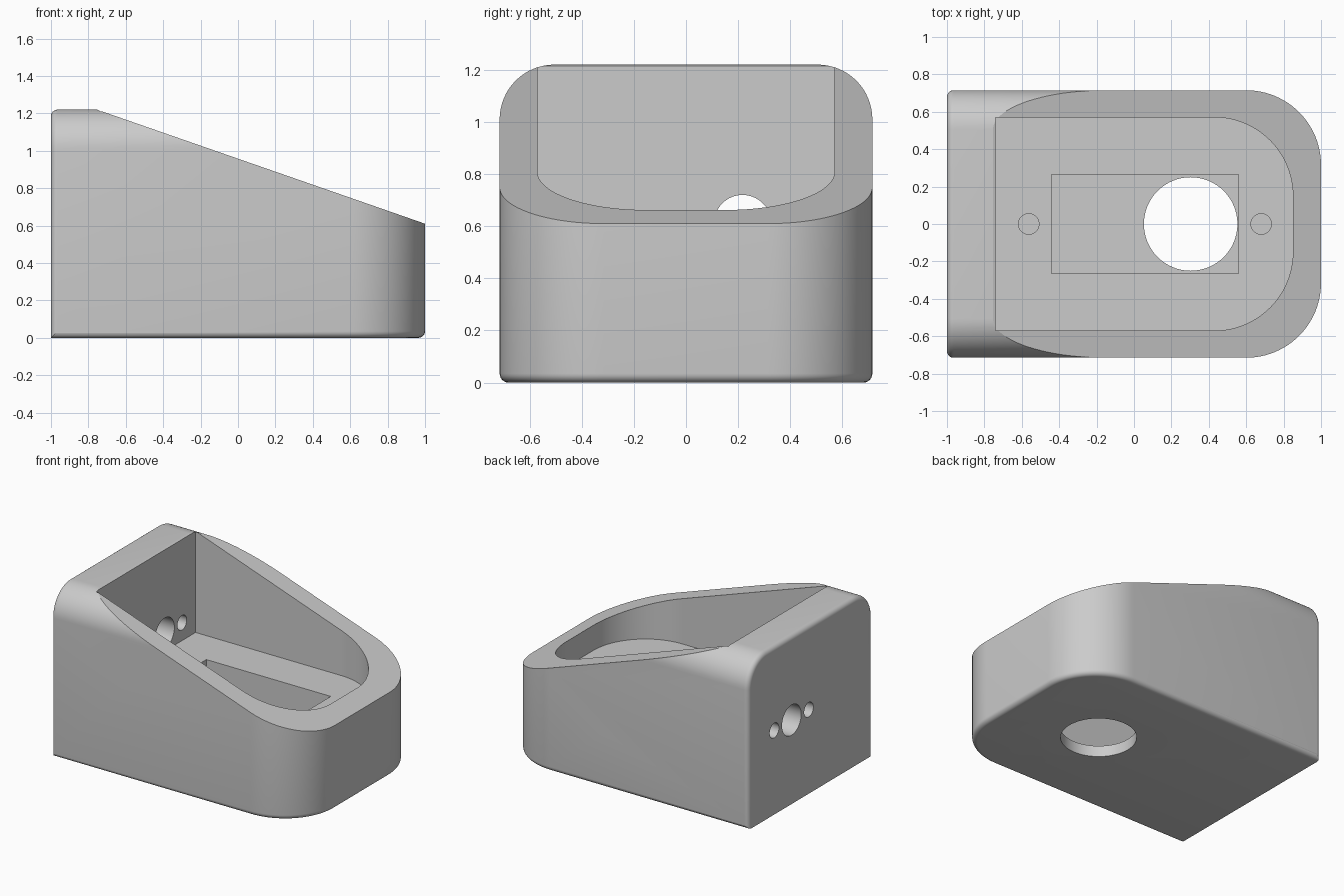
import bpy, bmesh, math
from mathutils import Vector

if "Cube" in bpy.data.objects:
    bpy.data.objects.remove(bpy.data.objects["Cube"])

MAPS = {
    "z": lambda a, b, h: (a, b, h),   # outline in x, y
    "x": lambda a, b, h: (h, a, b),   # outline in y, z
    "y": lambda a, b, h: (a, h, b),   # outline in x, z
}


def prism(name, pts, axis, lo, hi, edge_rule=None, radius=0.0):
    """Extrude an outline along an axis, optionally rounding chosen edges."""
    bm = bmesh.new()
    put = MAPS[axis]
    low = [bm.verts.new(put(a, b, lo)) for a, b in pts]
    high = [bm.verts.new(put(a, b, hi)) for a, b in pts]
    bm.faces.new(low)
    bm.faces.new(high)
    n = len(pts)
    for i in range(n):
        j = (i + 1) % n
        bm.faces.new((low[i], low[j], high[j], high[i]))
    bmesh.ops.recalc_face_normals(bm, faces=bm.faces)
    if edge_rule:
        edges = [e for e in bm.edges if edge_rule(e)]
        bmesh.ops.bevel(bm, geom=edges, offset=radius, segments=6,
                        profile=0.5, affect='EDGES')
    mesh = bpy.data.meshes.new(name)
    bm.to_mesh(mesh)
    bm.free()
    ob = bpy.data.objects.new(name, mesh)
    bpy.context.collection.objects.link(ob)
    return ob


def arc(cx, cy, r, a0, a1, n):
    return [(cx + r * math.cos(math.radians(a0 + (a1 - a0) * i / n)),
             cy + r * math.sin(math.radians(a0 + (a1 - a0) * i / n)))
            for i in range(n + 1)]


def circle(cx, cy, r, n=48):
    return arc(cx, cy, r, 0, 360, n)[:-1]


def d_shape(x0, x1, half, r):
    """Plan outline, square on the left and rounded on the right."""
    return ([(x0, -half)] + arc(x1 - r, -half + r, r, -90, 0, 24)
            + arc(x1 - r, half - r, r, 0, 90, 24) + [(x0, half)])


def combine(target, tool, operation='DIFFERENCE'):
    mod = target.modifiers.new("cut", 'BOOLEAN')
    mod.operation = operation
    mod.solver = 'EXACT'
    mod.object = tool
    bpy.context.view_layer.objects.active = target
    bpy.ops.object.modifier_apply(modifier=mod.name)
    bpy.data.objects.remove(tool, do_unlink=True)


W, H = 0.715, 1.22

# Housing: plan outline with a rounded bottom edge
housing = prism("housing", d_shape(-1.2, 1.0, W, 0.4), "z", 0.0, 1.5,
                lambda e: all(v.co.z < 0.001 for v in e.verts), 0.035)

# End section with rounded top corners and a softened rear rim
section = ([(-W, -0.2), (W, -0.2)] + arc(W - 0.21, H - 0.21, 0.21, 0, 90, 16)
           + arc(-W + 0.21, H - 0.21, 0.21, 90, 180, 16))
combine(housing, prism("end_section", section, "x", -1.0, 1.3,
                       lambda e: all(v.co.x < -0.999 for v in e.verts)
                       and max(v.co.z for v in e.verts) > 0, 0.035),
        'INTERSECT')

# Sloping top
slope = 0.605 / 1.74
combine(housing, prism("slope_cutter",
                       [(-1.1, 0.61 + 2.1 * slope), (1.2, 0.61 - 0.2 * slope),
                        (1.2, 2.0), (-1.1, 2.0)], "y", -1.0, 1.0))

# Main pocket, then the deeper rectangular recess in its floor
combine(housing, prism("pocket_cutter", d_shape(-0.74, 0.85, 0.57, 0.42),
                       "z", 0.48, 1.6))
combine(housing, prism("recess_cutter",
                       [(-0.44, -0.265), (0.56, -0.265),
                        (0.56, 0.265), (-0.44, 0.265)], "z", 0.08, 0.7))

# Large opening through the base
combine(housing, prism("base_hole_cutter", circle(0.303, 0.0, 0.25, 64),
                       "z", -0.2, 0.3))

# Blind screw holes in the pocket floor
for x in (-0.563, 0.68):
    combine(housing, prism("screw_hole_cutter", circle(x, 0.0, 0.055, 32),
                           "z", 0.2, 0.7))

# Connector hole and two screw holes through the rear wall
for y, r in ((0.02, 0.053), (0.217, 0.11), (0.415, 0.053)):
    combine(housing, prism("rear_hole_cutter", circle(y, 0.61, r, 40),
                           "x", -1.2, -0.6))

# Colour and shading
grey = bpy.data.materials.new("light_grey")
grey.diffuse_color = (0.6, 0.6, 0.6, 1.0)
grey.use_nodes = True
grey.node_tree.nodes["Principled BSDF"].inputs["Base Color"].default_value = grey.diffuse_color
housing.data.materials.clear()
housing.data.materials.append(grey)
for p in housing.data.polygons:
    p.material_index = 0
bpy.ops.object.select_all(action='DESELECT')
housing.select_set(True)
bpy.context.view_layer.objects.active = housing
bpy.ops.object.shade_smooth_by_angle(angle=math.radians(17))
